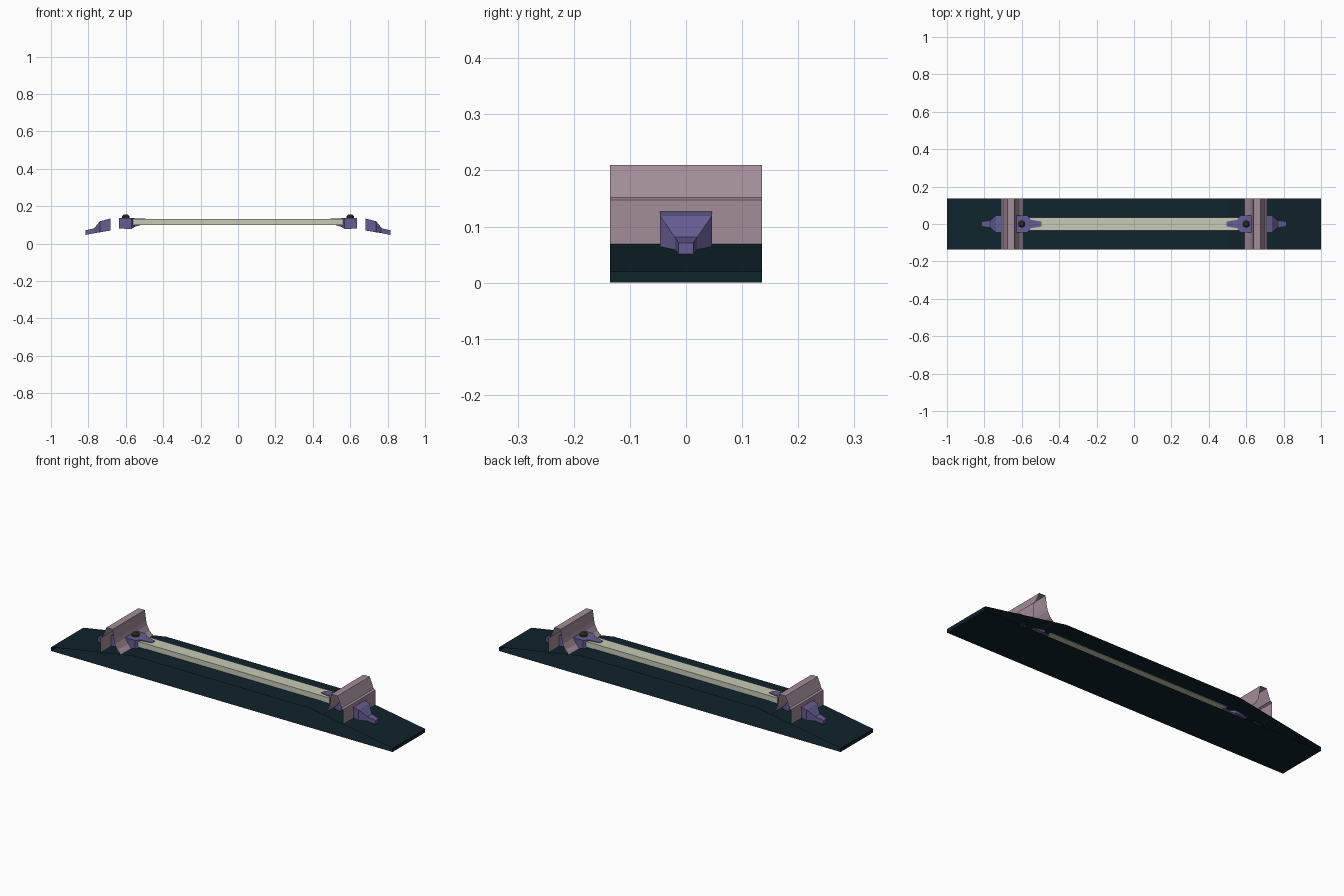
import bpy, bmesh, math

if "Cube" in bpy.data.objects:
    bpy.data.objects.remove(bpy.data.objects["Cube"])


def material(name, rgb):
    m = bpy.data.materials.new(name)
    m.diffuse_color = (*rgb, 1)
    m.use_nodes = True
    m.node_tree.nodes["Principled BSDF"].inputs["Base Color"].default_value = m.diffuse_color
    return m


NAVY = material("dark teal", (0.005, 0.017, 0.025))
PINK = material("dusty mauve", (0.36, 0.265, 0.32))
PURPLE = material("slate purple", (0.13, 0.11, 0.29))
CREAM = material("pale sage", (0.57, 0.59, 0.47))
OLIVE = material("dark olive", (0.03, 0.035, 0.013))


def finish(name, bm, mat, flip=False):
    if flip:
        bmesh.ops.reverse_faces(bm, faces=bm.faces)
    me = bpy.data.meshes.new(name)
    bm.to_mesh(me)
    bm.free()
    me.materials.append(mat)
    ob = bpy.data.objects.new(name, me)
    bpy.context.collection.objects.link(ob)
    return ob


def sheet(name, profile, half_width, mat, closed=False):
    """Open-sided sheet: an x/z profile swept across y."""
    bm = bmesh.new()
    a = [bm.verts.new((x, -half_width, z)) for x, z in profile]
    b = [bm.verts.new((x, half_width, z)) for x, z in profile]
    n = len(profile)
    for i in range(n if closed else n - 1):
        j = (i + 1) % n
        bm.faces.new((a[i], b[i], b[j], a[j]))
    return finish(name, bm, mat)


def loft(name, rings, mat, side):
    """Rings of (x, half width, z low, z high) joined into a closed solid."""
    bm = bmesh.new()
    loops = [[bm.verts.new((side * x, y, z)) for y, z in
              ((-w, lo), (w, lo), (w, hi), (-w, hi))] for x, w, lo, hi in rings]
    for p, q in zip(loops, loops[1:]):
        for i in range(4):
            j = (i + 1) % 4
            bm.faces.new((p[i], p[j], q[j], q[i]))
    bm.faces.new(loops[0])
    bm.faces.new(loops[-1])
    bmesh.ops.recalc_face_normals(bm, faces=bm.faces)
    return finish(name, bm, mat)


def hex_bolt(name, x):
    bm = bmesh.new()
    prev = None
    for r, z in ((0.019, 0.125), (0.019, 0.147), (0.011, 0.156)):
        ring = [bm.verts.new((x + r * math.cos(k * math.pi / 4),
                              r * math.sin(k * math.pi / 4), z)) for k in range(8)]
        if prev:
            for i in range(8):
                j = (i + 1) % 8
                bm.faces.new((prev[i], prev[j], ring[j], ring[i]))
        prev = ring
    bm.faces.new(prev)
    bmesh.ops.recalc_face_normals(bm, faces=bm.faces)
    return finish(name, bm, OLIVE)


# Ramped base, open along both long sides
sheet("base", [(-1, 0), (-1, 0.02), (-0.515, 0.102), (0.515, 0.102), (1, 0.02), (1, 0)],
      0.135, NAVY, closed=True)

# Long light rail
loft("rail", [(-0.57, 0.035, 0.1, 0.13), (0.57, 0.035, 0.1, 0.13)], CREAM, 1)

# End brackets: inner flare, flat top, sloped shoulder, outer wall
bracket = [(0.59, 0.088), (0.612, 0.108), (0.627, 0.135), (0.632, 0.155), (0.64, 0.21),
           (0.677, 0.21), (0.7, 0.152), (0.71, 0.147), (0.71, 0.068)]
for side, tag in ((-1, "left"), (1, "right")):
    pts = [(side * x, z) for x, z in bracket]
    sheet(tag + "_bracket", pts if side > 0 else pts[::-1], 0.135, PINK)
    # Outer nozzle, tilted down the ramp
    loft(tag + "_outer_nozzle",
         [(0.682, 0.046, 0.07, 0.134), (0.738, 0.046, 0.06, 0.119),
          (0.77, 0.02, 0.055, 0.081), (0.815, 0.013, 0.046, 0.071)], PURPLE, side)
    # Inner clamp gripping the rail
    loft(tag + "_inner_clamp",
         [(0.635, 0.046, 0.08, 0.137), (0.57, 0.046, 0.078, 0.137),
          (0.55, 0.022, 0.09, 0.135), (0.495, 0.013, 0.106, 0.133)], PURPLE, side)
    hex_bolt(tag + "_bolt", side * 0.6)
